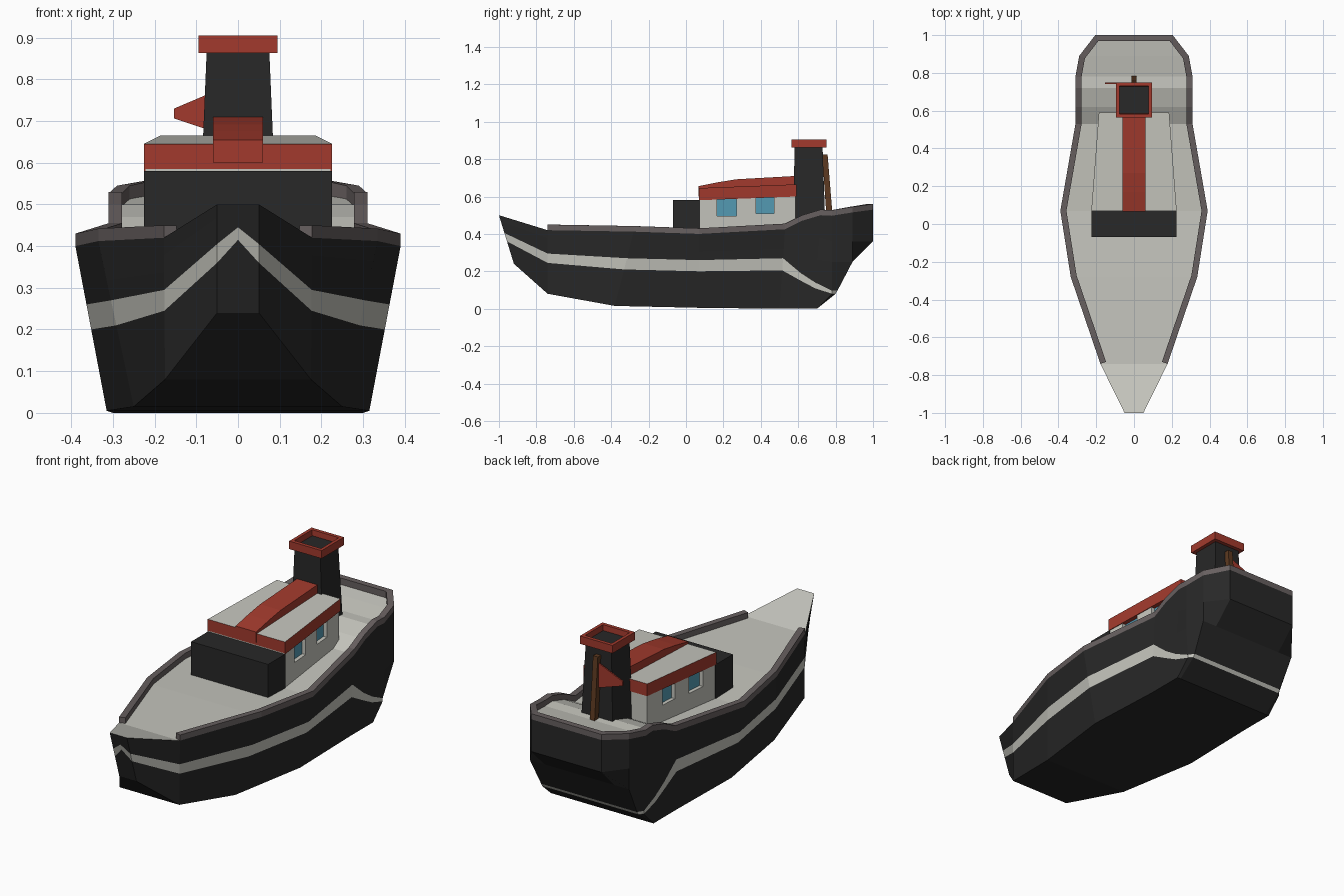
import bpy, bmesh
from mathutils import Vector

if "Cube" in bpy.data.objects:
    bpy.data.objects.remove(bpy.data.objects["Cube"])


def material(name, rgb):
    m = bpy.data.materials.new(name)
    m.diffuse_color = (*rgb, 1)
    m.use_nodes = True
    m.node_tree.nodes["Principled BSDF"].inputs["Base Color"].default_value = m.diffuse_color
    return m


BLACK = material("hull black", (0.021, 0.021, 0.021))
PALE = material("pale grey", (0.56, 0.56, 0.51))
RED = material("red paint", (0.36, 0.042, 0.026))
RAIL = material("rail grey", (0.135, 0.115, 0.115))
GLASS = material("window blue", (0.09, 0.33, 0.46))
WOOD = material("mast brown", (0.11, 0.042, 0.015))


def finish(name, bm, mats, rule=None, mirror=False):
    """Clean up a bmesh, optionally mirror it in x, and make the object."""
    if mirror:
        copy = bmesh.ops.duplicate(bm, geom=bm.verts[:] + bm.edges[:] + bm.faces[:])["geom"]
        for v in copy:
            if isinstance(v, bmesh.types.BMVert):
                v.co.x *= -1
    bmesh.ops.remove_doubles(bm, verts=bm.verts[:], dist=1e-5)
    bmesh.ops.recalc_face_normals(bm, faces=bm.faces[:])
    bm.normal_update()
    if rule:
        for f in bm.faces:
            f.material_index = rule(f)
    me = bpy.data.meshes.new(name)
    bm.to_mesh(me)
    bm.free()
    for m in mats:
        me.materials.append(m)
    ob = bpy.data.objects.new(name, me)
    bpy.context.collection.objects.link(ob)
    return ob


def loft(name, rings, mats, rule=None, mirror=False):
    """Skin closed rings of points and cap both ends."""
    bm = bmesh.new()
    vs = [[bm.verts.new(p) for p in r] for r in rings]
    n = len(vs[0])
    for a, b in zip(vs, vs[1:]):
        for i in range(n):
            j = (i + 1) % n
            bm.faces.new((a[i], a[j], b[j], b[i]))
    if not mirror:
        bm.faces.new(vs[-1])
    bm.faces.new(vs[0])
    return finish(name, bm, mats, rule, mirror)


def flat(h, y0, y1, z):        # horizontal rectangle
    return [(-h, y0, z), (h, y0, z), (h, y1, z), (-h, y1, z)]


def upright(h, y, z0, z1):     # rectangle facing along y
    return [(-h, y, z0), (h, y, z0), (h, y, z1), (-h, y, z1)]


# Hull stations: bottom x,y,z | stripe low, high z | top x,y,z
stations = [
    (0.00, -0.92, 0.24, 0.415, 0.445, 0.00, -1.00, 0.50),
    (0.05, -0.92, 0.24, 0.36, 0.405, 0.05, -1.00, 0.50),
    (0.175, -0.74, 0.08, 0.245, 0.295, 0.178, -0.74, 0.42),
    (0.25, -0.38, 0.015, 0.21, 0.27, 0.335, -0.28, 0.412),
    (0.315, 0.07, 0.005, 0.20, 0.26, 0.39, 0.07, 0.40),
    (0.30, 0.50, 0.0, 0.205, 0.27, 0.31, 0.53, 0.425),
    (0.30, 0.61, 0.0, 0.15, 0.19, 0.31, 0.62, 0.47),
    (0.30, 0.68, 0.0, 0.11, 0.14, 0.31, 0.72, 0.50)]
columns = []
for bx, by, bz, lo, hi, tx, ty, tz in stations:
    b, t = Vector((bx, by, bz)), Vector((tx, ty, tz))
    zs = [bz, lo, hi, hi + (tz - hi) / 3, hi + (tz - hi) * 2 / 3, tz]
    columns.append([b.lerp(t, (z - bz) / (tz - bz)) for z in zs])

# Stern columns follow one raked profile, cut off at a maximum y
stern = [(0.70, 0.0), (0.80, 0.08), (0.81, 0.097), (0.89, 0.25), (1.0, 0.36)]
for x, ymax, top in ((0.31, 0.78, 0.497), (0.29, 0.89, 0.515), (0.205, 1.0, 0.53), (0, 1.0, 0.53)):
    columns.append([Vector((x if x < 0.29 else x - 0.01 * (z < 0.2), min(y, ymax), z))
                    for y, z in stern + [(1.0, top)]])

bm = bmesh.new()
grid = [[bm.verts.new(p) for p in col] for col in columns]
mid = [[bm.verts.new((0, c[k].y, c[k].z)) for k in (0, -1)] for c in columns]
for i in range(len(grid) - 1):
    a, b = grid[i], grid[i + 1]
    for k in range(5):
        bm.faces.new((a[k], b[k], b[k + 1], a[k + 1])).material_index = int(k == 1)
    bm.faces.new((a[0], mid[i][0], mid[i + 1][0], b[0]))
    bm.faces.new((a[5], b[5], mid[i + 1][1], mid[i][1])).material_index = 1   # deck
finish("hull", bm, [BLACK, PALE], mirror=True)

# Rail along the deck edge, from behind the bow around the stern
path = [c[5] for c in columns[2:]]
rings = []
for i, p in enumerate(path):
    d0 = (path[i] - path[max(i - 1, 0)]).to_2d()
    d1 = (path[min(i + 1, len(path) - 1)] - path[i]).to_2d()
    n0, n1 = [Vector((-d.y, d.x)).normalized() if d.length else None for d in (d0, d1)]
    n0, n1 = n0 or n1, n1 or n0
    m = (n0 + n1).normalized()
    m *= 0.032 / max(m.dot(n0), 0.5)
    q = p + Vector((m.x, m.y, 0))
    up = Vector((0, 0, 0.03))
    down = Vector((0, 0, -0.005))
    rings.append([p, p + up, q + up, q + down])
loft("deck_rail", rings, [RAIL], mirror=True)

# Dark block in front of the cabin
loft("front_block", [flat(0.225, -0.07, 0.075, 0.38), flat(0.225, -0.07, 0.075, 0.58)], [BLACK])


# Cabin: solid piers and low sills around recessed glass
def half(y):
    return 0.222 - (y - 0.07) * 0.077


def roof_z(y):
    return 0.585 + (y - 0.07) * 0.04


def cabin_part(name, y0, y1, mat, top=None, bottom=0.38, inset=0.0):
    loft(name, [upright(half(y) - inset, y, bottom, top or roof_z(y)) for y in (y0, y1)], [mat])


for i, (y0, y1) in enumerate(((0.07, 0.165), (0.27, 0.375), (0.47, 0.585))):
    cabin_part(f"cabin_pier_{i + 1}", y0, y1, PALE)
for i, (y0, y1, sill) in enumerate(((0.165, 0.27, 0.497), (0.375, 0.47, 0.508))):
    cabin_part(f"cabin_sill_{i + 1}", y0, y1, PALE, top=sill)
    cabin_part(f"window_{i + 1}", y0, y1, GLASS, bottom=sill - 0.01, inset=0.02)

# Roof with red edge and pale top, and the raised red strip on it
loft("cabin_roof", [upright(0.226, 0.07, 0.58, 0.645), upright(0.186, 0.59, 0.60, 0.665)],
     [RED, PALE], lambda f: int(f.normal.z > 0.8))
strip = [(0.066, 0.60), (0.066, 0.655), (0.17, 0.676), (0.27, 0.692), (0.59, 0.71), (0.59, 0.62)]
loft("roof_strip", [[(x, y, z) for y, z in strip] for x in (-0.06, 0.06)], [RED])

# Funnel and its hollow cap
loft("funnel", [flat(0.093, 0.575, 0.745, 0.44), flat(0.075, 0.58, 0.73, 0.87)], [BLACK])
loft("funnel_cap", [flat(0.095, 0.563, 0.75, 0.863), flat(0.095, 0.563, 0.75, 0.905),
                    flat(0.078, 0.582, 0.731, 0.905), flat(0.076, 0.584, 0.729, 0.875)],
     [RED, BLACK], lambda f: int(f.normal.z > 0.8 and f.calc_center_median().z < 0.89))

# Leaning mast with a pennant
loft("mast", [flat(0.014, 0.752, 0.785, 0.48), flat(0.014, 0.728, 0.757, 0.825)], [WOOD])
pennant = [(0.0, 0.655), (0.0, 0.795), (-0.153, 0.73), (-0.153, 0.706)]
loft("pennant", [[(x, y, z) for x, z in pennant] for y in (0.742, 0.749)], [RED])
